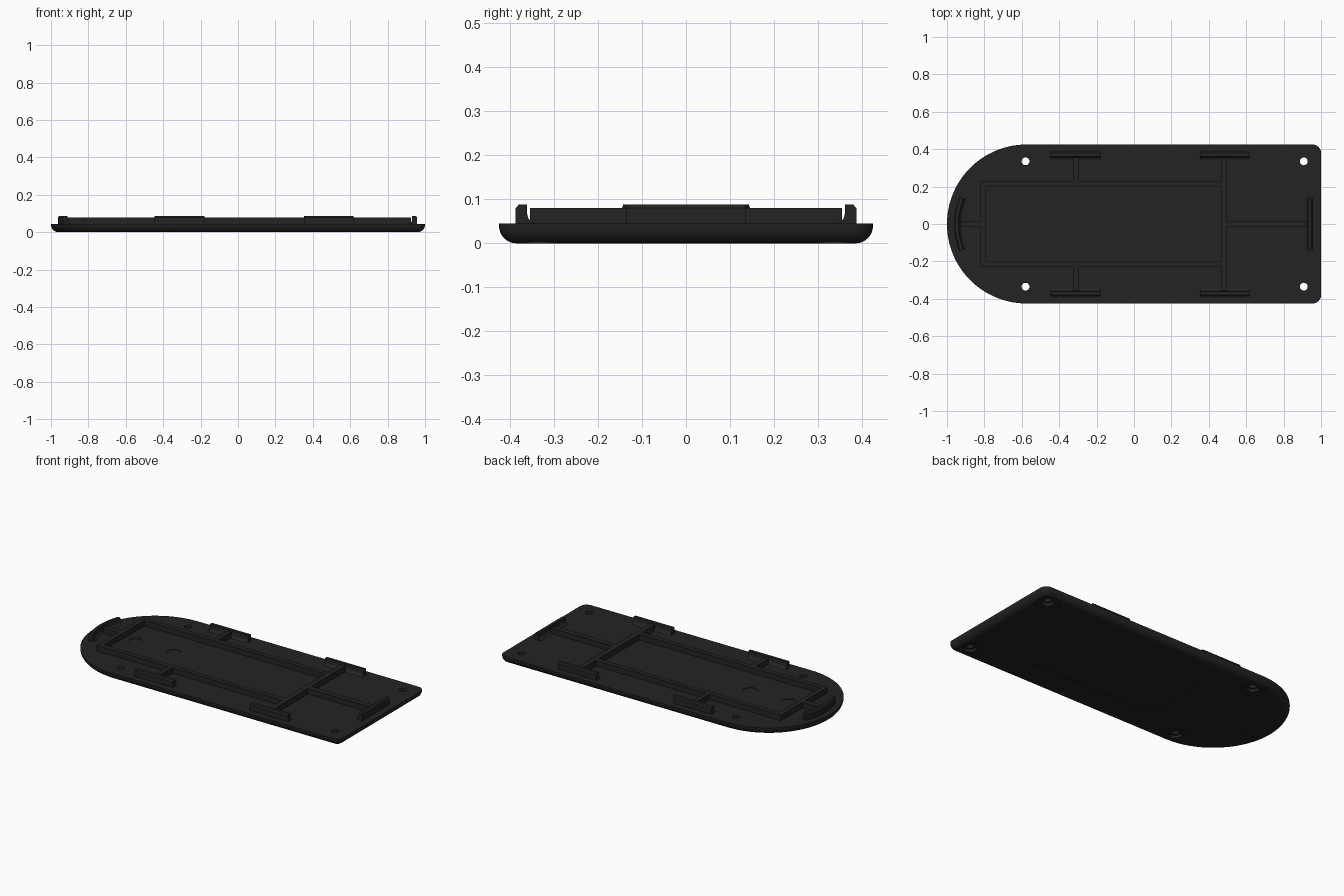
import bpy, bmesh, math
from mathutils import Vector

if "Cube" in bpy.data.objects:
    bpy.data.objects.remove(bpy.data.objects["Cube"])

TOP = 0.045       # top surface of the plate
RIB_TOP = 0.08
BASE = 0.042      # ribs sink slightly into the plate

black = bpy.data.materials.new("matte_black")
black.diffuse_color = (0.017, 0.017, 0.017, 1)
black.use_nodes = True
black.node_tree.nodes["Principled BSDF"].inputs["Base Color"].default_value = black.diffuse_color


def finish(bm, name):
    bmesh.ops.recalc_face_normals(bm, faces=bm.faces)
    me = bpy.data.meshes.new(name)
    bm.to_mesh(me)
    bm.free()
    me.materials.append(black)
    ob = bpy.data.objects.new(name, me)
    bpy.context.collection.objects.link(ob)
    return ob


def loft(rings, name):
    """Skin a stack of equal-length point rings and cap both ends."""
    bm = bmesh.new()
    vs = [[bm.verts.new(p) for p in r] for r in rings]
    n = len(vs[0])
    for a, b in zip(vs, vs[1:]):
        for i in range(n):
            j = (i + 1) % n
            bm.faces.new((a[i], a[j], b[j], b[i]))
    bm.faces.new(vs[0][::-1])
    bm.faces.new(vs[-1])
    return finish(bm, name)


def box(name, x0, x1, y0, y1, z0=BASE, z1=RIB_TOP):
    return loft([[(x0, y0, z), (x1, y0, z), (x1, y1, z), (x0, y1, z)] for z in (z0, z1)], name)


def arc(cx, cy, r, a0, a1, n):
    return [(cx + r * math.cos(math.radians(a0 + (a1 - a0) * i / n)),
             cy + r * math.sin(math.radians(a0 + (a1 - a0) * i / n))) for i in range(n + 1)]


def turned(name, x, y, profile, n=32):
    """Round solid from (radius, z) pairs."""
    return loft([[(px, py, z) for px, py in arc(x, y, r, 0, 360, n)[:-1]] for r, z in profile], name)


def smooth(ob):
    bpy.ops.object.select_all(action='DESELECT')
    ob.select_set(True)
    bpy.context.view_layer.objects.active = ob
    bpy.ops.object.shade_smooth_by_angle(angle=math.radians(35))


# Base plate: half-round left end, small right corners, rounded lower edge
def outline(d, z):
    pts = arc(0.955, -0.38, 0.045 - d, -90, 0, 6)
    pts += arc(0.955, 0.38, 0.045 - d, 0, 90, 6)
    pts += arc(-0.575, 0, 0.425 - d, 90, 270, 64)
    return [(x, y, z) for x, y in pts]


R = 0.04
rings = [outline(R * (1 - math.sin(t)), R * (1 - math.cos(t)))
         for t in [math.pi / 2 * i / 8 for i in range(9)]]
plate = loft(rings + [outline(0, TOP)], "base_plate")

# Screw holes with shallow foot recesses below, two round dimples on top
cutters = []
for x in (-0.58, 0.908):
    for y in (-0.335, 0.335):
        cutters.append(turned("hole_cutter", x, y, [
            (0.07, -0.02), (0.07, 0.005), (0.038, 0.0051), (0.034, 0.02),
            (0.021, 0.0201), (0.021, 0.1)]))
for x in (-0.71, -0.445):
    cutters.append(turned("dimple_cutter", x, 0, [(0.045, TOP - 0.003), (0.045, 0.1)]))
cutters.append(turned("end_foot_cutter", -0.88, 0, [(0.07, -0.02), (0.07, 0.003)]))

# Shallow label recess on the underside
panel = (arc(0.54, -0.17, 0.06, -90, 0, 6) + arc(0.54, 0.17, 0.06, 0, 90, 6)
         + arc(-0.26, 0.17, 0.06, 90, 180, 6) + arc(-0.26, -0.17, 0.06, 180, 270, 6))
cutters.append(loft([[(x, y, z) for x, y in panel] for z in (-0.02, 0.002)], "label_cutter"))

bpy.context.view_layer.objects.active = plate
for c in cutters:
    m = plate.modifiers.new("cut", 'BOOLEAN')
    m.operation = 'DIFFERENCE'
    m.solver = 'EXACT'
    m.object = c
    bpy.ops.object.modifier_apply(modifier=m.name)
    bpy.data.objects.remove(c)
smooth(plate)

# Rib frame and its connecting ribs
box("frame_right_rib", 0.465, 0.497, -0.355, 0.355)
box("frame_left_rib", -0.82, -0.79, -0.23, 0.23)
box("end_rib_right", 0.497, 0.925, -0.017, 0.017)
box("end_rib_left", -0.925, -0.82, -0.017, 0.017)
for s, side in ((-1, "front"), (1, "back")):
    ys = sorted((s * 0.2, s * 0.23))
    box("frame_%s_rib" % side, -0.79, 0.465, *ys)
    ys = sorted((s * 0.23, s * 0.355))
    box("%s_cross_rib" % side, -0.325, -0.295, *ys)

# Clip cross-section: (outward offset, height), with inner fillet and outer chamfer
CLIP = [(0.0, BASE), (0.0, 0.046), (0.008, 0.05), (0.014, 0.058), (0.016, 0.068),
        (0.016, 0.088), (0.035, 0.088), (0.042, 0.08), (0.042, BASE)]


def clip(name, stations):
    """Sweep the clip section along (point, outward direction) stations."""
    rings = [[(p.x + d.x * u, p.y + d.y * u, z) for u, z in CLIP] for p, d in stations]
    smooth(loft(rings, name))


for s, side in ((-1, "front"), (1, "back")):
    for x0, x1 in ((-0.447, -0.18), (0.352, 0.618)):
        clip(side + "_clip", [(Vector((x, s * 0.345)), Vector((0, s))) for x in (x0, x1)])
clip("right_clip", [(Vector((0.915, y)), Vector((1, 0))) for y in (-0.135, 0.135)])

# Curved clip following the rounded end
stations = []
for i in range(13):
    a = math.radians(180 - 22 + 44 * i / 12)
    d = Vector((math.cos(a), math.sin(a)))
    stations.append((Vector((-0.575, 0)) + d * 0.346, d))
clip("left_curved_clip", stations)
